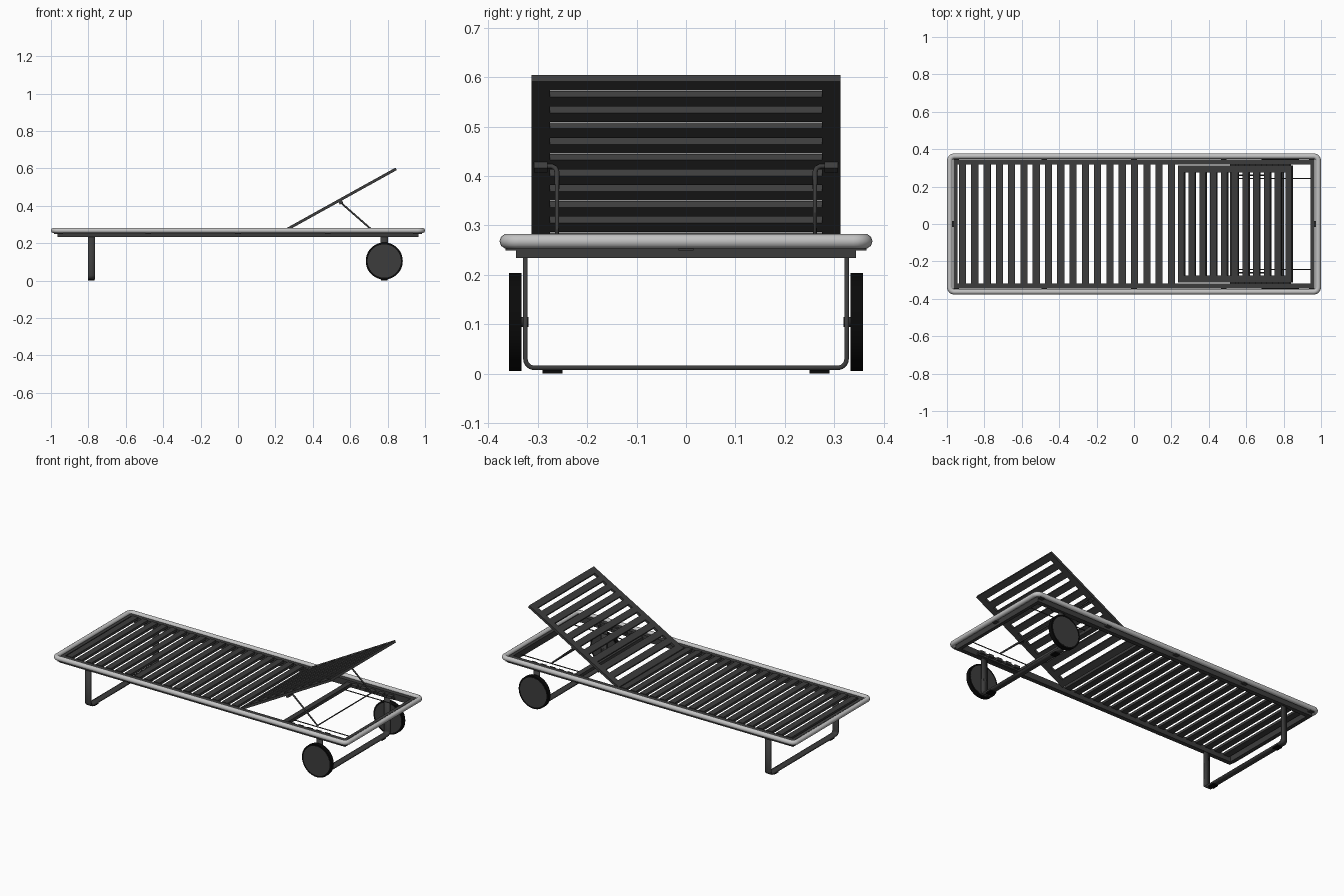
import bpy, bmesh, math
from mathutils import Matrix, Vector

cube = bpy.data.objects.get("Cube")
if cube:
    bpy.data.objects.remove(cube, do_unlink=True)


def material(name, v):
    m = bpy.data.materials.new(name)
    m.use_nodes = True
    m.diffuse_color = (v, v, v, 1)
    node = m.node_tree.nodes["Principled BSDF"]
    node.inputs["Base Color"].default_value = (v, v, v, 1)
    node.inputs["Roughness"].default_value = 0.6
    return m


CHARCOAL = material("charcoal metal", 0.046)
SILVER = material("light grey tube", 0.54)
BLACK = material("black rubber", 0.003)


def add_mesh(name, bm, mat):
    bmesh.ops.recalc_face_normals(bm, faces=bm.faces)
    me = bpy.data.meshes.new(name)
    bm.to_mesh(me)
    bm.free()
    ob = bpy.data.objects.new(name, me)
    bpy.context.collection.objects.link(ob)
    me.materials.append(mat)
    return ob


def smooth(ob):
    bpy.ops.object.select_all(action='DESELECT')
    ob.select_set(True)
    bpy.context.view_layer.objects.active = ob
    bpy.ops.object.shade_smooth_by_angle(angle=math.radians(40))


def boxes(name, items, mat=CHARCOAL, frame=Matrix()):
    """One object of boxes, each given as (centre, size)."""
    bm = bmesh.new()
    for c, s in items:
        bmesh.ops.create_cube(bm, size=1, matrix=frame @ Matrix.Translation(c) @ Matrix.Diagonal((*s, 1)))
    return add_mesh(name, bm, mat)


def cylinder(name, centre, r, depth, mat, seg=48):
    """Cylinder lying along y."""
    bm = bmesh.new()
    m = Matrix.Translation(centre) @ Matrix.Rotation(math.pi / 2, 4, 'X')
    bmesh.ops.create_cone(bm, cap_ends=True, segments=seg, radius1=r, radius2=r, depth=depth, matrix=m)
    smooth(add_mesh(name, bm, mat))


def rod(name, pts, r, mat=CHARCOAL, cyclic=False):
    """Round tube along a path."""
    cu = bpy.data.curves.new(name, 'CURVE')
    cu.dimensions = '3D'
    cu.bevel_depth = r
    cu.bevel_resolution = 3
    cu.use_fill_caps = True
    sp = cu.splines.new('POLY')
    sp.points.add(len(pts) - 1)
    for p, co in zip(sp.points, pts):
        p.co = (*co, 1)
    sp.use_cyclic_u = cyclic
    ob = bpy.data.objects.new(name, cu)
    bpy.context.collection.objects.link(ob)
    cu.materials.append(mat)
    bpy.ops.object.select_all(action='DESELECT')
    ob.select_set(True)
    bpy.context.view_layer.objects.active = ob
    bpy.ops.object.convert(target='MESH')
    smooth(bpy.context.view_layer.objects.active)


def arc(cx, cy, r, a0, n=6):
    """Quarter circle starting at a0 degrees."""
    return [(cx + r * math.cos(math.radians(a0 + 90 * i / n)),
             cy + r * math.sin(math.radians(a0 + 90 * i / n))) for i in range(n + 1)]


SIDES = (-1, 1)

# Outer rounded tube
hx, hy, cr = 0.985, 0.3625, 0.025
loop = (arc(hx - cr, hy - cr, cr, 0) + arc(cr - hx, hy - cr, cr, 90)
        + arc(cr - hx, cr - hy, cr, 180) + arc(hx - cr, cr - hy, cr, 270))
rod("outer_tube", [(x, y, 0.268) for x, y in loop], 0.015, SILVER, True)

# Inner frame, and clips that hold the tube to it
boxes("side_rails", [((0, s * 0.331, 0.253), (1.93, 0.026, 0.037)) for s in SIDES])
boxes("end_rails", [((s * 0.955, 0, 0.253), (0.02, 0.64, 0.037)) for s in SIDES])
boxes("side_clips", [((x, s * 0.35, 0.253), (0.03, 0.03, 0.007))
                     for x in (-0.95, -0.48, 0, 0.48, 0.95) for s in SIDES])
boxes("end_clips", [((s * 0.97, 0, 0.253), (0.03, 0.03, 0.007)) for s in SIDES])
boxes("backrest_crossbar", [((0.53, 0, 0.249), (0.032, 0.64, 0.02))])

# Slats of the seat and backrest share one width and spacing
LENGTH, WIDTH, THICK = 0.695, 0.038, 0.0148
PITCH = (LENGTH - WIDTH) / 10
boxes("seat_slats", [((-0.917 + PITCH * i, 0, 0.268), (WIDTH, 0.64, THICK)) for i in range(18)])

# Tilted backrest: side bars and slats in a rotated frame
tilt = Matrix.Translation((0.238, 0, 0.261)) @ Matrix.Rotation(math.radians(-29), 4, 'Y')
boxes("backrest_sides", [((LENGTH / 2, s * 0.294, 0), (LENGTH, WIDTH, THICK)) for s in SIDES], frame=tilt)
boxes("backrest_slats", [((WIDTH / 2 + PITCH * i, 0, 0), (WIDTH, 0.552, THICK)) for i in range(11)], frame=tilt)

# Prop rod under the backrest with its pivot blocks
half = [(0.55, 0.305, 0.42), (0.55, 0.272, 0.42), (0.554, 0.264, 0.416),
        (0.56, 0.261, 0.408), (0.72, 0.261, 0.268)]
rod("prop_rod", half + [(x, -y, z) for x, y, z in reversed(half)], 0.005)
boxes("prop_pivots", [((0.349, s * 0.294, -0.013), (0.02, 0.027, 0.016)) for s in SIDES], frame=tilt)
for s in SIDES:
    rod("guide_wire", [(0.55, s * 0.243, 0.25), (0.95, s * 0.243, 0.25)], 0.003)

# Notched racks that catch the prop rod
boxes("rack_bases", [((0.69, s * 0.313, 0.244), (0.3, 0.01, 0.012)) for s in SIDES])
boxes("rack_teeth", [((0.575 + 0.06 * i, s * 0.306, 0.254), (0.034, 0.024, 0.016))
                     for i in range(5) for s in SIDES])

# U-shaped flat bar legs with foot pads
for name, x in (("foot_leg", -0.784), ("wheel_leg", 0.782)):
    path = [(-0.325, 0.245)] + arc(-0.307, 0.03, 0.018, 180) + arc(0.307, 0.03, 0.018, 270) + [(0.325, 0.245)]
    bm = bmesh.new()
    rows = [[bm.verts.new((x + s * 0.019, y, z)) for s in SIDES] for y, z in path]
    for a, b in zip(rows, rows[1:]):
        bm.faces.new((a[0], a[1], b[1], b[0]))
    leg = add_mesh(name, bm, CHARCOAL)
    mod = leg.modifiers.new("thickness", 'SOLIDIFY')
    mod.thickness = 0.009
    mod.offset = 0
    mod.use_even_offset = True
    smooth(leg)
    boxes(name + "_pads", [((x, s * 0.27, 0.004), (0.034, 0.04, 0.008)) for s in SIDES], BLACK)

# Wheels: rubber tyre, hub disc barely proud of both faces, axle stub
for s in SIDES:
    side = "left" if s > 0 else "right"
    c = Vector((0.782, s * 0.3455, 0.105))
    cylinder(side + "_tyre", c, 0.099, 0.025, BLACK)
    cylinder(side + "_hub_disc", c, 0.089, 0.0256, CHARCOAL)
    cylinder(side + "_axle", c - Vector((0, s * 0.014, 0)), 0.01, 0.025, CHARCOAL, 16)
